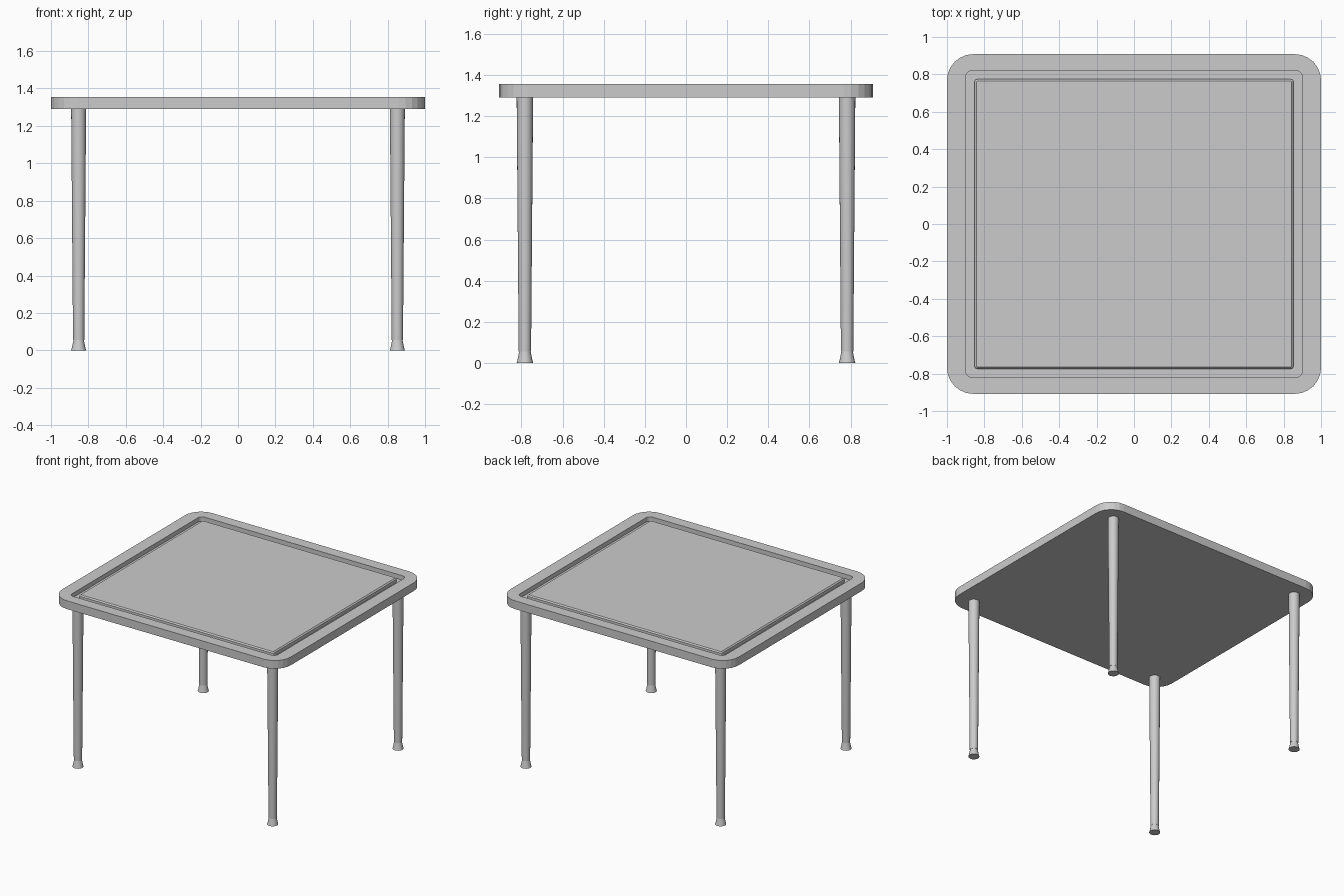
import bpy, bmesh, math

if "Cube" in bpy.data.objects:
    bpy.data.objects.remove(bpy.data.objects["Cube"])

CORNER_STEPS = 6


def finish(bm, name, smooth=False):
    bmesh.ops.recalc_face_normals(bm, faces=bm.faces)
    mesh = bpy.data.meshes.new(name)
    bm.to_mesh(mesh)
    bm.free()
    obj = bpy.data.objects.new(name, mesh)
    bpy.context.collection.objects.link(obj)
    if smooth:
        bpy.ops.object.select_all(action='DESELECT')
        obj.select_set(True)
        bpy.context.view_layer.objects.active = obj
        bpy.ops.object.shade_smooth_by_angle(angle=math.radians(30))
    return obj


def rounded_rect(hx, hy, r):
    pts = []
    for i, (sx, sy) in enumerate(((1, 1), (-1, 1), (-1, -1), (1, -1))):
        for k in range(CORNER_STEPS + 1):
            a = math.pi / 2 * (i + k / CORNER_STEPS)
            pts.append((sx * (hx - r) + r * math.cos(a), sy * (hy - r) + r * math.sin(a)))
    return pts


def circle(r, n=20):
    return [(r * math.cos(2 * math.pi * k / n), r * math.sin(2 * math.pi * k / n)) for k in range(n)]


def loft(name, sections, at=(0, 0), smooth=False):
    """Skin a stack of (outline, height) sections and cap both ends."""
    bm = bmesh.new()
    rings = [[bm.verts.new((x + at[0], y + at[1], z)) for x, y in outline] for outline, z in sections]
    for a, b in zip(rings, rings[1:]):
        for i in range(len(a)):
            j = (i + 1) % len(a)
            bm.faces.new((a[i], a[j], b[j], b[i]))
    bm.faces.new(rings[0])
    bm.faces.new(rings[-1])
    return finish(bm, name, smooth)


# Table top frame with a shallow recess
outer = rounded_rect(1.0, 0.908, 0.14)
recess = rounded_rect(0.90, 0.82, 0.035)
loft("table_top", [(outer, 1.29), (outer, 1.355), (recess, 1.355), (recess, 1.32)])

# Raised centre panel with a chamfered edge
panel = rounded_rect(0.852, 0.774, 0.012)
panel_top = rounded_rect(0.843, 0.765, 0.008)
loft("centre_panel", [(panel, 1.315), (panel, 1.345), (panel_top, 1.354)])

# Tapered legs with flared feet
for side, sx in (("left", -1), ("right", 1)):
    for end, sy in (("front", -1), ("back", 1)):
        at = (sx * 0.852, sy * 0.783)
        loft(f"{end}_{side}_leg", [(circle(0.03), 0.055), (circle(0.04), 1.295)], at, True)
        loft(f"{end}_{side}_foot", [(circle(0.04), 0), (circle(0.036), 0.015),
                                    (circle(0.027), 0.06)], at, True)
